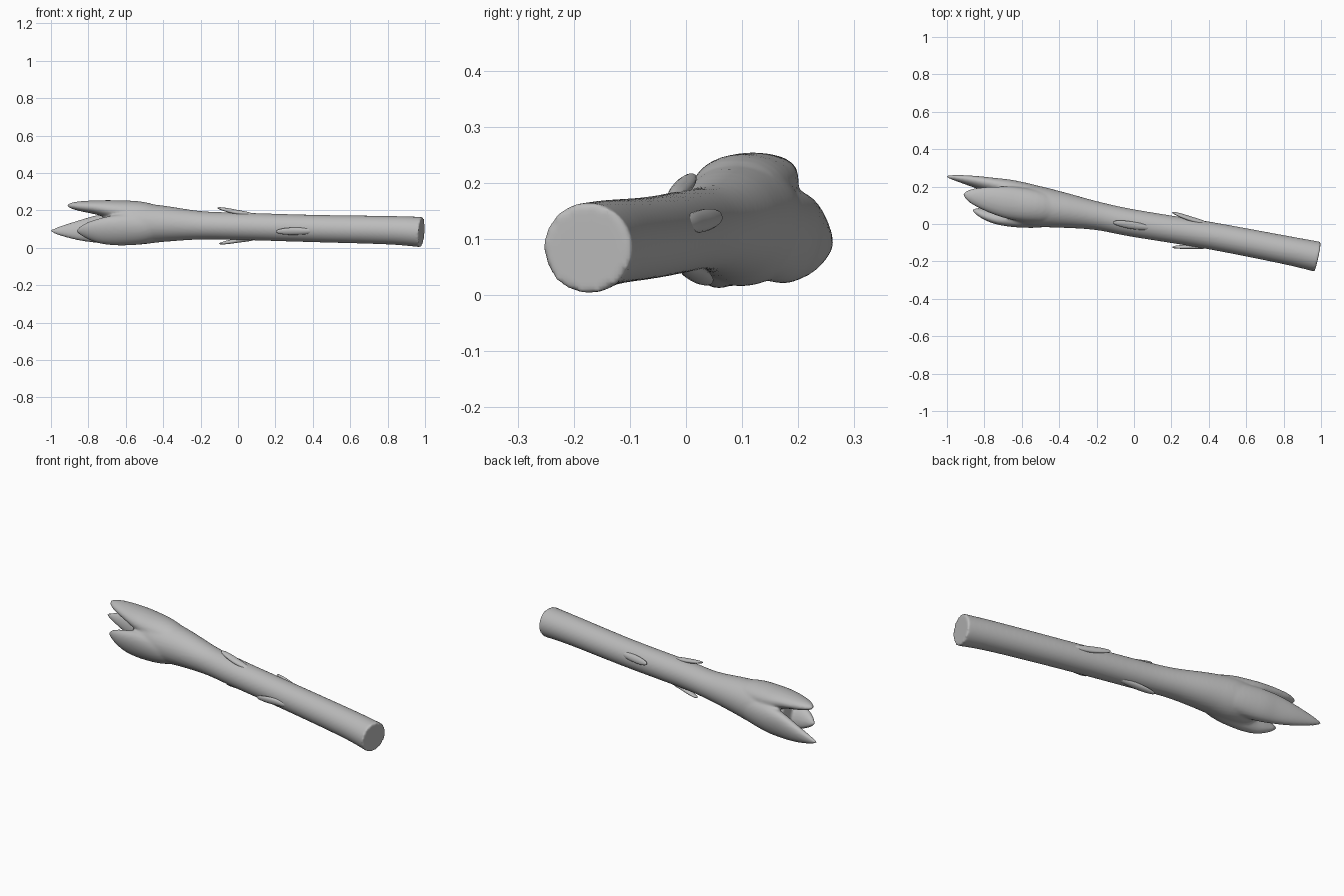
import bpy, bmesh
from math import sin, cos, pi, radians
from mathutils import Vector

cube = bpy.data.objects.get("Cube")
if cube:
    bpy.data.objects.remove(cube)

grey = bpy.data.materials.new("matte_grey")
grey.use_nodes = True
grey.diffuse_color = (0.5, 0.5, 0.5, 1)
bsdf = grey.node_tree.nodes["Principled BSDF"]
bsdf.inputs["Base Color"].default_value = (0.5, 0.5, 0.5, 1)
bsdf.inputs["Roughness"].default_value = 0.6


def refine(rows, steps=5):
    """Smooth curve through rows of x, y, z, half width, half thickness."""
    rows = [Vector(r) for r in rows]
    out = []
    for i in range(len(rows) - 1):
        a, b = rows[i], rows[i + 1]
        ta = (b - rows[max(i - 1, 0)]) / 2
        tb = (rows[min(i + 2, len(rows) - 1)] - a) / 2
        for k in range(steps):
            t = k / steps
            u = t * t * (3 - 2 * t)
            out.append(a * (1 - u) + b * u + ta * (t * (1 - t) ** 2) - tb * (t * t * (1 - t)))
    return out + [rows[-1]]


def loft(bm, rows, normal, sides):
    """Closed elliptical tube; the thickness lies along the normal."""
    rows = refine(rows)
    pts = [Vector(r[:3]) for r in rows]
    rings = []
    for i, r in enumerate(rows):
        tangent = (pts[min(i + 1, len(pts) - 1)] - pts[max(i - 1, 0)]).normalized()
        out = Vector(normal)
        out = (out - tangent * out.dot(tangent)).normalized()
        side = tangent.cross(out)
        w, t = max(r[3], 0.002), max(r[4], 0.002)
        rings.append([bm.verts.new(pts[i] + side * w * cos(2 * pi * k / sides)
                                   + out * t * sin(2 * pi * k / sides)) for k in range(sides)])
    for a, b in zip(rings, rings[1:]):
        for k in range(sides):
            j = (k + 1) % sides
            bm.faces.new((a[k], a[j], b[j], b[k]))
    bm.faces.new(rings[0])
    bm.faces.new(rings[-1])


def finish(bm, name):
    bmesh.ops.recalc_face_normals(bm, faces=bm.faces)
    for f in bm.faces:
        f.smooth = len(f.verts) == 4
    mesh = bpy.data.meshes.new(name)
    bm.to_mesh(mesh)
    bm.free()
    mesh.materials.append(grey)
    obj = bpy.data.objects.new(name, mesh)
    bpy.context.collection.objects.link(obj)
    return obj


# Stem centre line with its radius, from the cut end to inside the bud
stem = [(0.982, -0.175, 0.084, 0.081), (0.8, -0.137, 0.094, 0.076), (0.4, -0.061, 0.103, 0.073),
        (0, 0.004, 0.115, 0.073), (-0.2, 0.044, 0.12, 0.076), (-0.4, 0.077, 0.128, 0.097),
        (-0.55, 0.097, 0.128, 0.112), (-0.65, 0.108, 0.125, 0.095), (-0.72, 0.115, 0.125, 0.04)]

# Three petals, each with its outward direction
top_petal = [(-0.3, 0.06, 0.13, 0.05, 0.05), (-0.5, 0.09, 0.177, 0.085, 0.066),
             (-0.65, 0.112, 0.2, 0.088, 0.054), (-0.75, 0.128, 0.215, 0.073, 0.039),
             (-0.84, 0.145, 0.222, 0.05, 0.027), (-0.89, 0.155, 0.225, 0.027, 0.016),
             (-0.912, 0.16, 0.226, 0.006, 0.005)]
back_petal = [(-0.35, 0.085, 0.12, 0.05, 0.05), (-0.5, 0.135, 0.115, 0.08, 0.062),
              (-0.65, 0.178, 0.105, 0.085, 0.055), (-0.75, 0.203, 0.1, 0.076, 0.042),
              (-0.85, 0.226, 0.093, 0.055, 0.03), (-0.95, 0.246, 0.09, 0.026, 0.016),
              (-1.003, 0.254, 0.09, 0.005, 0.005)]
front_petal = [(-0.35, 0.06, 0.118, 0.05, 0.05), (-0.5, 0.052, 0.105, 0.085, 0.068),
               (-0.62, 0.042, 0.096, 0.087, 0.056), (-0.72, 0.042, 0.09, 0.075, 0.041),
               (-0.79, 0.054, 0.09, 0.053, 0.03), (-0.84, 0.068, 0.09, 0.026, 0.016),
               (-0.862, 0.075, 0.09, 0.006, 0.005)]

# Stem and petals blended into one smooth body
bm = bmesh.new()
loft(bm, [r + (r[3],) for r in stem], (0, 0, 1), 40)
for petal, normal in ((top_petal, (0, 0, 1)), (back_petal, (0, 0.97, -0.22)),
                      (front_petal, (0, -0.93, -0.35))):
    loft(bm, petal, normal, 28)
body = finish(bm, "stem_and_bud")
remesh = body.modifiers.new("blend", "REMESH")
remesh.mode = "VOXEL"
remesh.voxel_size = 0.007
remesh.use_smooth_shade = True
smooth = body.modifiers.new("soften", "SMOOTH")
smooth.factor = 0.5
smooth.iterations = 6


def stem_centre(x):
    for a, b in zip(stem, stem[1:]):
        if b[0] <= x <= a[0]:
            return Vector(a[:3]).lerp(Vector(b[:3]), (a[0] - x) / (a[0] - b[0]))


# Small leaf scales: distance from tip, height off the centre, half width, half thickness
scale_rows = [(0, 0.097, 0.003, 0.002), (0.012, 0.095, 0.011, 0.006), (0.05, 0.087, 0.018, 0.01),
              (0.1, 0.077, 0.02, 0.012), (0.16, 0.067, 0.017, 0.012), (0.22, 0.052, 0.01, 0.01)]
for name, tip_x, angle in (("top_scale", -0.11, 100), ("bottom_scale", -0.1, 280),
                           ("back_scale", 0.205, 20), ("front_scale", 0.205, 193)):
    out = Vector((0, cos(radians(angle)), sin(radians(angle))))
    rows = []
    for d, height, w, t in scale_rows:
        rows.append((*(stem_centre(tip_x + d) + out * height), w, t))
    bm = bmesh.new()
    loft(bm, rows, out, 16)
    finish(bm, name)
